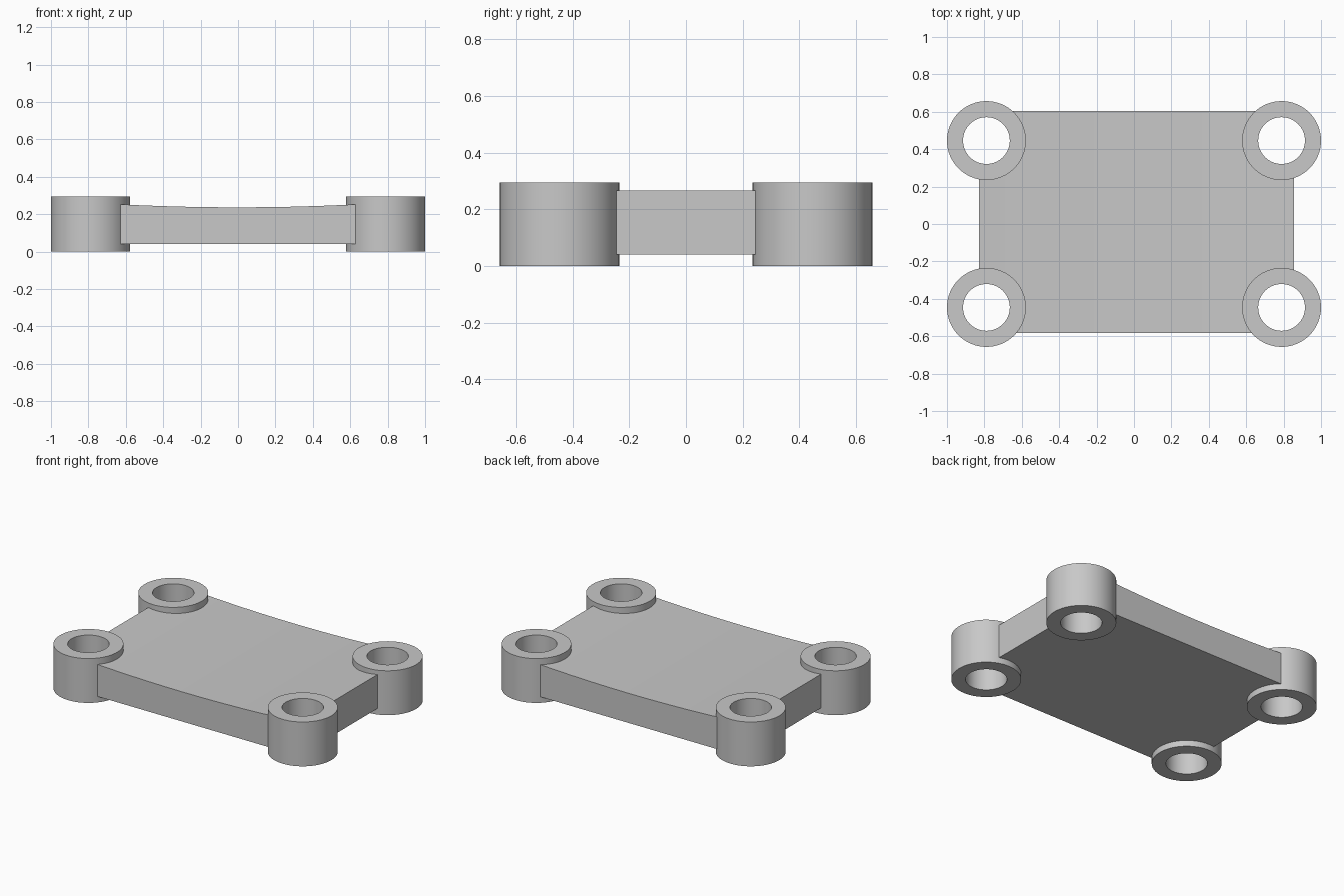
import bpy
import bmesh
from math import radians
from mathutils import Vector

cube = bpy.data.objects.get("Cube")
if cube:
    bpy.data.objects.remove(cube, do_unlink=True)

# Material
grey = bpy.data.materials.new("light grey")
grey.use_nodes = True
colour = (0.58, 0.58, 0.58, 1)
grey.diffuse_color = colour
grey.node_tree.nodes["Principled BSDF"].inputs["Base Color"].default_value = colour

BOSS_X, BOSS_Y = 0.789, 0.446
OUTER, BORE, HEIGHT = 0.211, 0.125, 0.295
SIDES = 64


def finish(bm, name):
    bmesh.ops.recalc_face_normals(bm, faces=bm.faces)
    mesh = bpy.data.meshes.new(name)
    bm.to_mesh(mesh)
    bm.free()
    mesh.materials.append(grey)
    obj = bpy.data.objects.new(name, mesh)
    bpy.context.collection.objects.link(obj)
    return obj


def activate(obj):
    bpy.ops.object.select_all(action="DESELECT")
    obj.select_set(True)
    bpy.context.view_layer.objects.active = obj


def boss(name, x, y):
    """Hollow cylinder: a rectangular wall section spun about its axis."""
    bm = bmesh.new()
    section = [(BORE, 0), (OUTER, 0), (OUTER, HEIGHT), (BORE, HEIGHT)]
    verts = [bm.verts.new((x + r, y, z)) for r, z in section]
    edges = [bm.edges.new((verts[i - 1], verts[i])) for i in range(4)]
    bmesh.ops.spin(bm, geom=verts + edges, cent=(x, y, 0), axis=(0, 0, 1),
                   angle=radians(360), steps=SIDES, use_merge=True)
    bmesh.ops.remove_doubles(bm, verts=bm.verts, dist=0.0001)
    obj = finish(bm, name)
    activate(obj)
    bpy.ops.object.shade_smooth_by_angle(angle=radians(30))


def plate():
    """Side profile with a gently dished top, extruded front to back."""
    left, right, front, back = -0.828, 0.855, -0.582, 0.604
    steps = 12
    xs = [left + (right - left) * i / steps for i in range(steps + 1)]
    profile = [(right, 0.04), *[(x, 0.237 + 0.04 * x * x) for x in reversed(xs)],
               (left, 0.04)]
    bm = bmesh.new()
    face = bm.faces.new([bm.verts.new((x, front, z)) for x, z in profile])
    grown = bmesh.ops.extrude_face_region(bm, geom=[face])["geom"]
    bmesh.ops.translate(bm, vec=Vector((0, back - front, 0)),
                        verts=[v for v in grown if isinstance(v, bmesh.types.BMVert)])
    return finish(bm, "plate")


body = plate()
for sx, side in ((1, "left"), (-1, "right")):
    for sy, end in ((-1, "front"), (1, "back")):
        x, y = sx * BOSS_X, sy * BOSS_Y
        boss(f"{end}_{side}_boss", x, y)
        # Clear the plate out of the bore; the cut edge stays inside the wall
        bpy.ops.mesh.primitive_cylinder_add(vertices=SIDES, radius=(OUTER + BORE) / 2,
                                            depth=1, location=(x, y, 0))
        cutter = bpy.context.object
        cutter.name = "bore_cutter"
        cutter.hide_render = True
        cut = body.modifiers.new("bore", "BOOLEAN")
        cut.operation, cut.solver, cut.object = "DIFFERENCE", "EXACT", cutter
        activate(body)
        bpy.ops.object.modifier_apply(modifier=cut.name)
        bpy.data.objects.remove(cutter, do_unlink=True)

# Remove the loose corner slivers left outside the bores only if hidden by the walls
activate(body)
bpy.ops.object.shade_smooth_by_angle(angle=radians(30))
